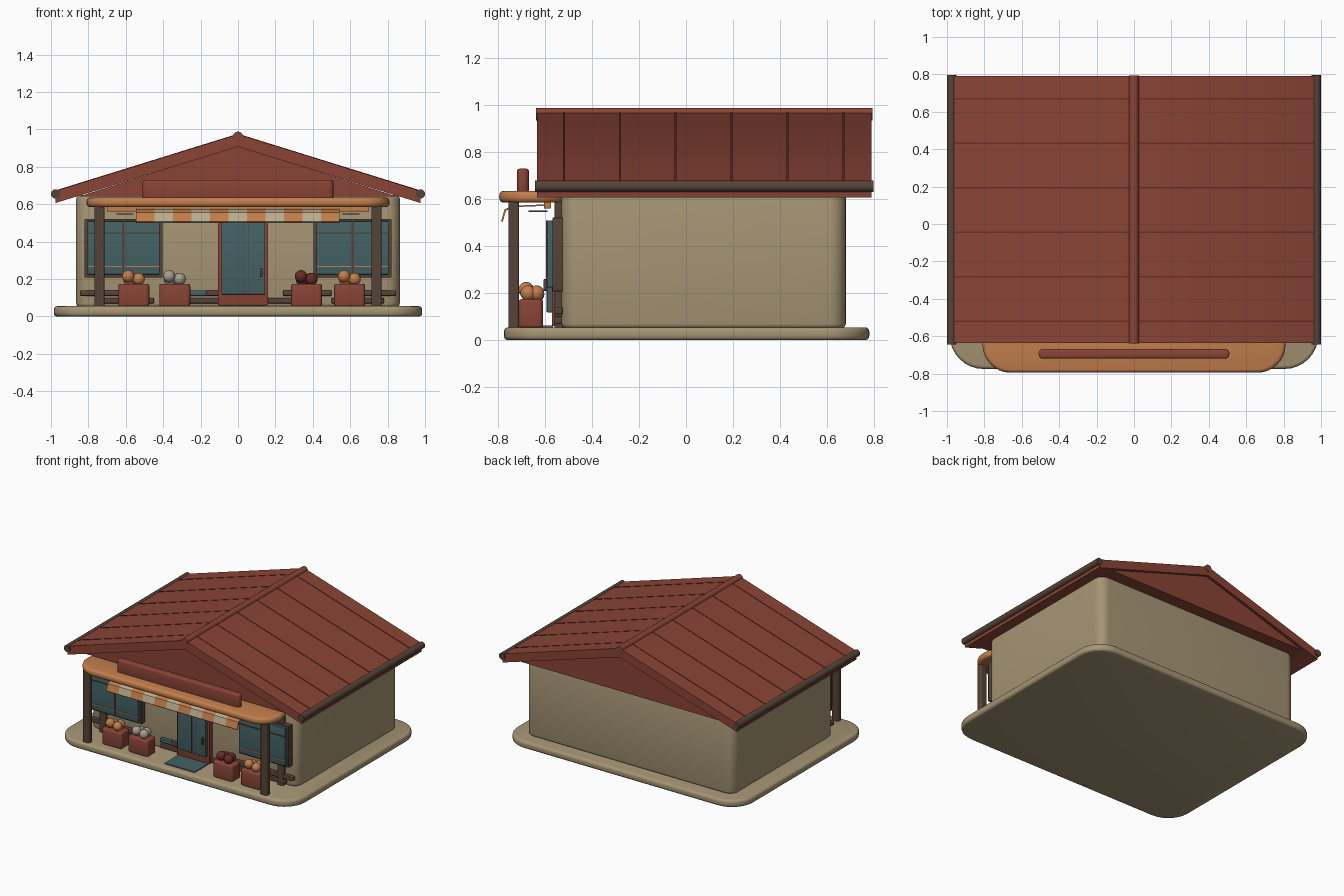
import bpy, bmesh, math
from mathutils import Matrix, Vector

cube = bpy.data.objects.get("Cube")
if cube:
    bpy.data.objects.remove(cube, do_unlink=True)

parts = []


def material(name, rgb):
    lin = [((c / 255 + 0.055) / 1.055) ** 2.4 for c in rgb] + [1]
    m = bpy.data.materials.new(name)
    m.use_nodes = True
    m.diffuse_color = lin
    bsdf = next(n for n in m.node_tree.nodes if n.type == 'BSDF_PRINCIPLED')
    bsdf.inputs["Base Color"].default_value = lin
    return m


plaster = material("plaster", (166, 149, 117))
red = material("tile_red", (138, 68, 54))
dark_red = material("dark_red", (106, 44, 40))
orange = material("orange_wood", (194, 126, 76))
brown = material("dark_wood", (86, 67, 56))
teal = material("teal_glass", (68, 98, 101))
cream = material("cream_cloth", (190, 174, 142))
grey = material("pale_produce", (164, 158, 140))


def finish(bm, name, mat):
    bmesh.ops.recalc_face_normals(bm, faces=bm.faces)
    me = bpy.data.meshes.new(name)
    bm.to_mesh(me)
    bm.free()
    me.materials.append(mat)
    ob = bpy.data.objects.new(name, me)
    bpy.context.collection.objects.link(ob)
    parts.append(ob)
    return ob


def box(name, x, y, z, mat, corner=0.0, edge=0.0):
    """Box from ranges; corner rounds the uprights, edge rounds top and bottom."""
    bm = bmesh.new()
    bmesh.ops.create_cube(bm, size=1)
    for v in bm.verts:
        v.co = [r[0] if c < 0 else r[1] for r, c in zip((x, y, z), v.co)]
    if corner:
        uprights = [e for e in bm.edges
                    if abs(e.verts[0].co.z - e.verts[1].co.z) > 1e-4]
        bmesh.ops.bevel(bm, geom=uprights, offset=corner, segments=8,
                        profile=0.5, affect='EDGES')
    if edge:
        bm.normal_update()
        rims = [e for e in bm.edges
                if any(abs(f.normal.z) > 0.9 for f in e.link_faces)]
        bmesh.ops.bevel(bm, geom=rims, offset=edge, segments=3,
                        profile=0.5, affect='EDGES')
    return finish(bm, name, mat)


def prism(name, pts, lo, hi, mat, along_x=False):
    """Extrude a closed profile along y, or along x."""
    def put(a, z, t):
        return (t, a, z) if along_x else (a, t, z)
    bm = bmesh.new()
    near = [bm.verts.new(put(a, z, lo)) for a, z in pts]
    far = [bm.verts.new(put(a, z, hi)) for a, z in pts]
    bm.faces.new(near)
    bm.faces.new(far[::-1])
    for i in range(len(pts)):
        j = (i + 1) % len(pts)
        bm.faces.new((near[i], far[i], far[j], near[j]))
    return finish(bm, name, mat)


def rod(name, a, b, r, mat):
    a, b = Vector(a), Vector(b)
    turn = (b - a).to_track_quat('Z', 'Y').to_matrix().to_4x4()
    bm = bmesh.new()
    bmesh.ops.create_cone(bm, cap_ends=True, segments=16, radius1=r, radius2=r,
                          depth=(b - a).length,
                          matrix=Matrix.Translation((a + b) / 2) @ turn)
    return finish(bm, name, mat)


def ball(name, pos, r, mat):
    bm = bmesh.new()
    bmesh.ops.create_uvsphere(bm, u_segments=16, v_segments=10, radius=r,
                              matrix=Matrix.Translation(pos))
    return finish(bm, name, mat)


# Base and walls
box("base_slab", (-.985, .985), (-.775, .78), (0, .055), plaster, .18, .018)
box("walls", (-.865, .865), (-.53, .68), (.05, .65), plaster, .07, .02)

# Roof
ridge, eave = .975, .67
prism("roof", [(-.98, eave), (0, ridge), (.98, eave),
               (.975, .607), (0, .907), (-.975, .607)], -.635, .79, red)
prism("gable", [(-.85, .642), (0, .91), (.85, .642)], -.615, .77, red)
rod("ridge_cap", (0, -.638, .962), (0, .793, .962), .027, red)
for s in (-1, 1):
    rod("eave_beam", (s * .975, -.643, .655), (s * .975, .797, .655), .025, brown)
for i in range(6):
    y = -.52 + i * .238
    prism("roof_seam", [(-.96, eave + .009), (0, ridge + .002), (.96, eave + .009),
                        (.96, eave), (0, ridge - .01), (-.96, eave)],
          y - .004, y + .004, dark_red)

# Canopy, sign board and striped valance
box("canopy", (-.81, .81), (-.795, -.485), (.585, .636), orange, .15, .02)
box("sign_board", (-.51, .51), (-.72, -.668), (.625, .73), red, .024, .012)
box("canopy_rail", (-.7, .7), (-.605, -.575), (.56, .59), orange, 0, .004)
cloth = [(-.6, .578), (-.74, .572), (-.772, .557), (-.787, .507)]
inner = [(y + .006, z - .006) for y, z in cloth[::-1]]
for i in range(11):
    x = -.545 + i * .099
    prism("valance_stripe", cloth + inner, x, x + .099,
          cream if i % 2 else orange, True)

# Door
box("door_frame", (-.107, .16), (-.57, -.52), (.06, .51), red, 0, .005)
box("door_leaf", (-.088, .145), (-.592, -.56), (.118, .508), teal, 0, .004)
for x in (.028, .058):
    box("door_groove", (x - .002, x + .002), (-.594, -.585), (.12, .505), brown)
box("door_handle", (.118, .13), (-.606, -.588), (.21, .26), brown, 0, .003)
box("door_mat", (-.1, .15), (-.73, -.565), (.053, .062), teal)

# Mirrored front parts
for s in (-1, 1):
    def side(name, x0, x1, *rest):
        return box(name, sorted((s * x0, s * x1)), *rest)

    side("porch_post", .713, .768, (-.755, -.71), (.05, .59), brown, .01)
    side("wall_post", .715, .765, (-.56, -.52), (.05, .59), brown, .01)
    side("canopy_bracket", .56, .65, (-.67, -.59), (.545, .551), brown)
    side("window_frame", .405, .82, (-.568, -.52), (.208, .522), brown, 0, .005)
    side("window_glass", .42, .805, (-.59, -.56), (.225, .51), teal, 0, .003)
    side("window_mullion", .606, .62, (-.596, -.585), (.225, .51), brown)
    side("window_crossbar", .42, .805, (-.595, -.585), (.44, .449), brown)
    side("window_rail", .42, .805, (-.594, -.585), (.265, .271), orange)

# Low rails along the front wall
for x0, x1, z in ((-.845, -.48, .125), (-.72, -.45, .085), (-.26, -.1, .085),
                  (-.17, -.1, .125), (.16, .45, .085), (.24, .5, .125),
                  (.5, .78, .085), (.6, .845, .125)):
    box("low_rail", (x0, x1), (-.56, -.525), (z - .015, z + .015), brown, .01, .005)
box("low_panel", (-.26, -.17), (-.555, -.525), (.11, .14), teal, 0, .004)

# Crates with produce
heap = [(-.03, -.68, .215), (.026, -.672, .2), (.022, -.636, .2), (-.024, -.636, .195)]
for x, mat in ((-.557, orange), (-.338, grey), (.367, dark_red), (.597, orange)):
    box("crate", (x - .083, x + .083), (-.712, -.608), (.053, .175), red, .02, .012)
    for dx, y, z in heap:
        ball("produce", (x + dx, y, z), .033, mat)

# Smooth rounded parts while keeping hard edges
bpy.ops.object.select_all(action='DESELECT')
for ob in parts:
    ob.select_set(True)
bpy.context.view_layer.objects.active = parts[0]
bpy.ops.object.shade_smooth_by_angle(angle=math.radians(35))
